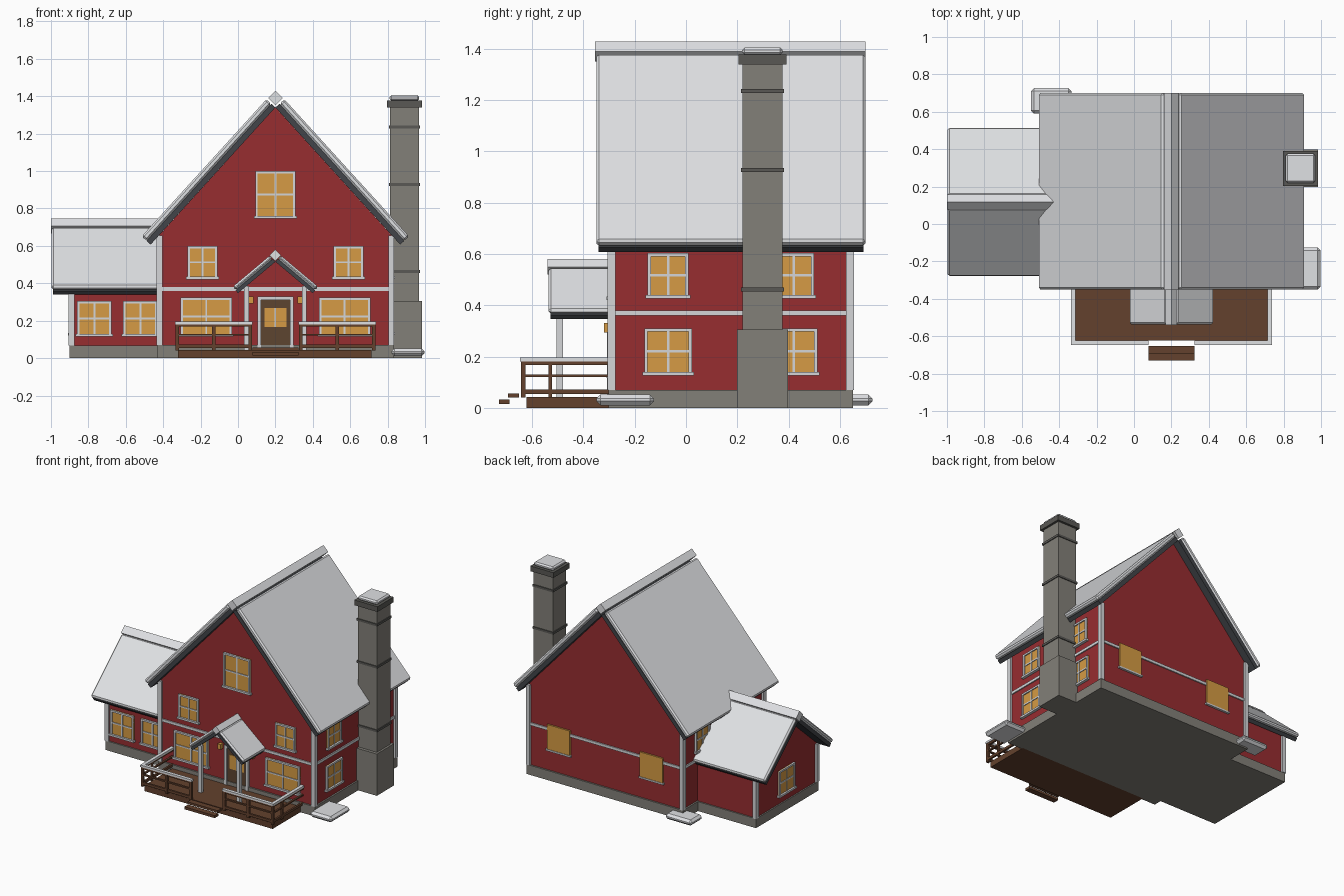
import bpy, bmesh
from mathutils import Vector

old = bpy.data.objects.get("Cube")
if old:
    bpy.data.objects.remove(old, do_unlink=True)


def material(name, r, g, b):
    m = bpy.data.materials.new(name)
    m.use_nodes = True
    m.diffuse_color = (r, g, b, 1)
    m.node_tree.nodes["Principled BSDF"].inputs["Base Color"].default_value = (r, g, b, 1)
    return m


RED = material("red_siding", .31, .026, .03)
SNOW = material("snow", .74, .75, .77)
TRIM = material("white_trim", .66, .67, .69)
ROOF = material("dark_roofing", .055, .06, .068)
STONE = material("grey_stone", .225, .215, .19)
DARK = material("dark_stone", .10, .098, .09)
GLASS = material("amber_glass", .67, .33, .058)
WOOD = material("deck_wood", .125, .053, .026)
DOOR = material("door_wood", .11, .058, .03)


def prism(name, profile, axis, a, b, mat, bevel=0):
    """Extrude a closed profile of (u, z) points along x or y."""
    bm = bmesh.new()
    place = (lambda u, z: (u, a, z)) if axis == "y" else (lambda u, z: (a, u, z))
    face = bm.faces.new([bm.verts.new(place(u, z)) for u, z in profile])
    out = bmesh.ops.extrude_face_region(bm, geom=[face])
    step = Vector((0, b - a, 0)) if axis == "y" else Vector((b - a, 0, 0))
    bmesh.ops.translate(bm, vec=step, verts=[v for v in out["geom"] if isinstance(v, bmesh.types.BMVert)])
    bmesh.ops.recalc_face_normals(bm, faces=bm.faces)
    mesh = bpy.data.meshes.new(name)
    bm.to_mesh(mesh)
    bm.free()
    mesh.materials.append(mat)
    ob = bpy.data.objects.new(name, mesh)
    bpy.context.collection.objects.link(ob)
    if bevel:
        mod = ob.modifiers.new("bevel", "BEVEL")
        mod.width, mod.segments = bevel, 1
    return ob


def box(name, x, y, z, mat, bevel=0):
    profile = [(x[0], z[0]), (x[1], z[0]), (x[1], z[1]), (x[0], z[1])]
    return prism(name, profile, "y", y[0], y[1], mat, bevel)


def around(c, size):
    return (c - size / 2, c + size / 2)


def gable_roof(name, axis, mid, apex, half, eave, a, b, thick, cap):
    """Two roofing slabs, each under a snow slab, and a diamond ridge cap."""
    for side, word in ((-1, "a"), (1, "b")):
        top, low = Vector((mid, apex)), Vector((mid + side * half, eave))
        d = (low - top).normalized()
        n = Vector((-d.y * side, d.x * side))
        under = n * thick * .45
        over = n * thick
        prism(f"{name}_roofing_{word}", [top, low, low + under, top + under], axis, a + .008, b - .008, ROOF)
        prism(f"{name}_snow_{word}", [top + under, low + under, low + over, top + over], axis, a, b, SNOW, .01)
    c, r = apex + thick * .78, cap
    prism(name + "_ridge_cap", [(mid - r, c), (mid, c - r), (mid + r, c), (mid, c + r)], axis, a - .004, b, SNOW)


def wall_box(name, side, wall, u, z, d, mat):
    """Box on a wall, d giving its depth range outward from the wall."""
    out = 1 if side in ("right", "back") else -1
    depth = sorted((wall + out * d[0], wall + out * d[1]))
    if side in ("front", "back"):
        return box(name, u, depth, z, mat)
    return box(name, depth, u, z, mat)


def window(name, side, wall, c, w, z0, z1):
    u, t = around(c, w), .013
    wall_box(name + "_glass", side, wall, u, (z0, z1), (-.01, .006), GLASS)
    for e in (u[0] + t / 2, u[1] - t / 2):
        wall_box(name + "_jamb", side, wall, around(e, t), (z0, z1), (-.01, .014), TRIM)
    wall_box(name + "_head", side, wall, u, (z1 - t, z1), (-.01, .014), TRIM)
    wall_box(name + "_sill", side, wall, around(c, w + .016), (z0 - .004, z0 + .01), (-.01, .02), TRIM)
    wall_box(name + "_mullion", side, wall, around(c, .01), (z0, z1), (-.01, .011), TRIM)
    wall_box(name + "_crossbar", side, wall, u, around((z0 + z1) / 2, .01), (-.01, .011), TRIM)


MID, L, R, F, B = .2, -.42, .82, -.29, .64
CY = (F + B) / 2

# Main house
box("main_foundation", (L - .012, R + .012), (F - .012, B + .012), (0, .07), STONE)
prism("main_walls", [(L, .05), (R, .05), (R, .658), (MID, 1.34), (L, .658)], "y", F, B, RED)
gable_roof("main", "y", MID, 1.34, .667, .607, -.35, .70, .065, .039)
for x in (L, R):
    for y in (F, B):
        box("corner_post", around(x, .03), around(y, .032), (.07, .655), TRIM)
for y in (F, B):
    box("wall_band", (L, R), around(y, .016), (.36, .38), TRIM)
for x in (L, R):
    box("side_band", around(x, .016), (F, B), (.36, .38), TRIM)

# Side wing
W0, WY, WH = -.89, .118, .35
box("wing_foundation", (W0 - .01, L), (WY - WH - .01, WY + WH + .01), (0, .068), STONE)
prism("wing_walls", [(WY - WH, .05), (WY + WH, .05), (WY + WH, .352), (WY, .66), (WY - WH, .352)],
      "x", W0, L, RED)
gable_roof("wing", "x", WY, .66, .363, .34, -.996, -.405, .058, .04)
for s in (-1, 1):
    box("wing_post", around(W0, .03), around(WY + s * WH, .03), (.068, .345), TRIM)

# Windows
window("attic_window", "front", F, MID, .215, .75, 1.0)
for s in (-1, 1):
    window("upper_window", "front", F, MID + s * .39, .16, .425, .60)
    window("ground_window", "front", F, MID + s * .37, .275, .12, .325)
    window("wing_window", "front", WY - WH, -.645 + s * .123, .185, .12, .305)
    y = CY + s * .245
    window("right_upper_window", "right", R, y, .16, .43, .603)
    window("right_lower_window", "right", R, y, .185, .13, .31)
    window("left_upper_window", "left", L, y, .16, .43, .603)
    x = MID + s * .375
    wall_box("back_window", "back", B, around(x, .185), (.22, .405), (-.01, .012), GLASS)
    wall_box("back_sill", "back", B, around(x, .2), (.214, .226), (-.01, .016), TRIM)
window("wing_end_window", "left", W0, WY, .185, .125, .31)

# Chimney
CX, CH = .89, .298
box("chimney_base", around(CX, .185), around(CH, .2), (0, .305), STONE)
box("chimney_shaft", around(CX, .154), around(CH, .155), (.3, 1.345), STONE)
for z in (.462, .927, 1.235):
    box("chimney_band", around(CX, .166), around(CH, .167), around(z, .016), DARK)
box("chimney_cap", around(CX, .186), around(CH, .187), (1.34, 1.378), DARK)
box("chimney_snow", around(CX, .158), around(CH, .158), (1.376, 1.406), SNOW, .01)

# Snow drifts
box("right_drift", (.82, .998), (-.35, -.125), (.01, .052), SNOW, .016)
box("back_drift", (-.55, -.335), (.59, .727), (.01, .052), SNOW, .016)

# Porch deck and steps
box("deck", (-.32, .715), (-.622, F), (0, .042), WOOD)
box("upper_step", around(MID, .245), (-.695, -.652), (.04, .056), WOOD)
box("lower_step", around(MID, .245), (-.73, -.688), (.015, .033), WOOD)

# Railings
RY = -.635
for s in (-1, 1):
    inner, outer = MID + s * .135, MID + s * .525
    xs = sorted((inner, outer))
    for z, h in ((.063, .018), (.125, .01), (.175, .014)):
        box("front_rail", xs, around(RY, .014), around(z, h), WOOD)
        box("side_rail", around(outer, .014), (RY, F), around(z, h), WOOD)
    for x in (inner, (inner + outer) / 2, outer):
        box("rail_post", around(x, .018), around(RY, .018), (.04, .18), WOOD)
    box("side_post", around(outer, .014), around(-.53, .014), (.04, .18), WOOD)
    box("front_rail_snow", (xs[0] - .012, xs[1] + .012), around(RY, .024), (.181, .196), SNOW)
    box("side_rail_snow", around(outer, .024), (RY, F), (.181, .196), SNOW)
    # Porch columns and lanterns
    box("porch_column", around(MID + s * .155, .025), around(-.493, .025), (.042, .385), TRIM)
    box("lantern", around(MID + s * .13, .024), (F - .03, F), (.293, .33), GLASS)

# Porch roof
gable_roof("porch", "y", MID, .515, .2, .347, -.537, F + .02, .045, .031)

# Front door
wall_box("door", "front", F, around(MID, .165), (.042, .315), (-.01, .008), DOOR)
wall_box("door_glass", "front", F, around(MID, .118), (.165, .268), (0, .012), GLASS)
wall_box("door_glass_bar", "front", F, around(MID, .008), (.165, .268), (0, .015), TRIM)
for s in (-1, 1):
    wall_box("door_jamb", "front", F, around(MID + s * .087, .02), (.042, .33), (-.01, .018), TRIM)
wall_box("door_head", "front", F, around(MID, .194), (.31, .33), (-.01, .018), TRIM)
